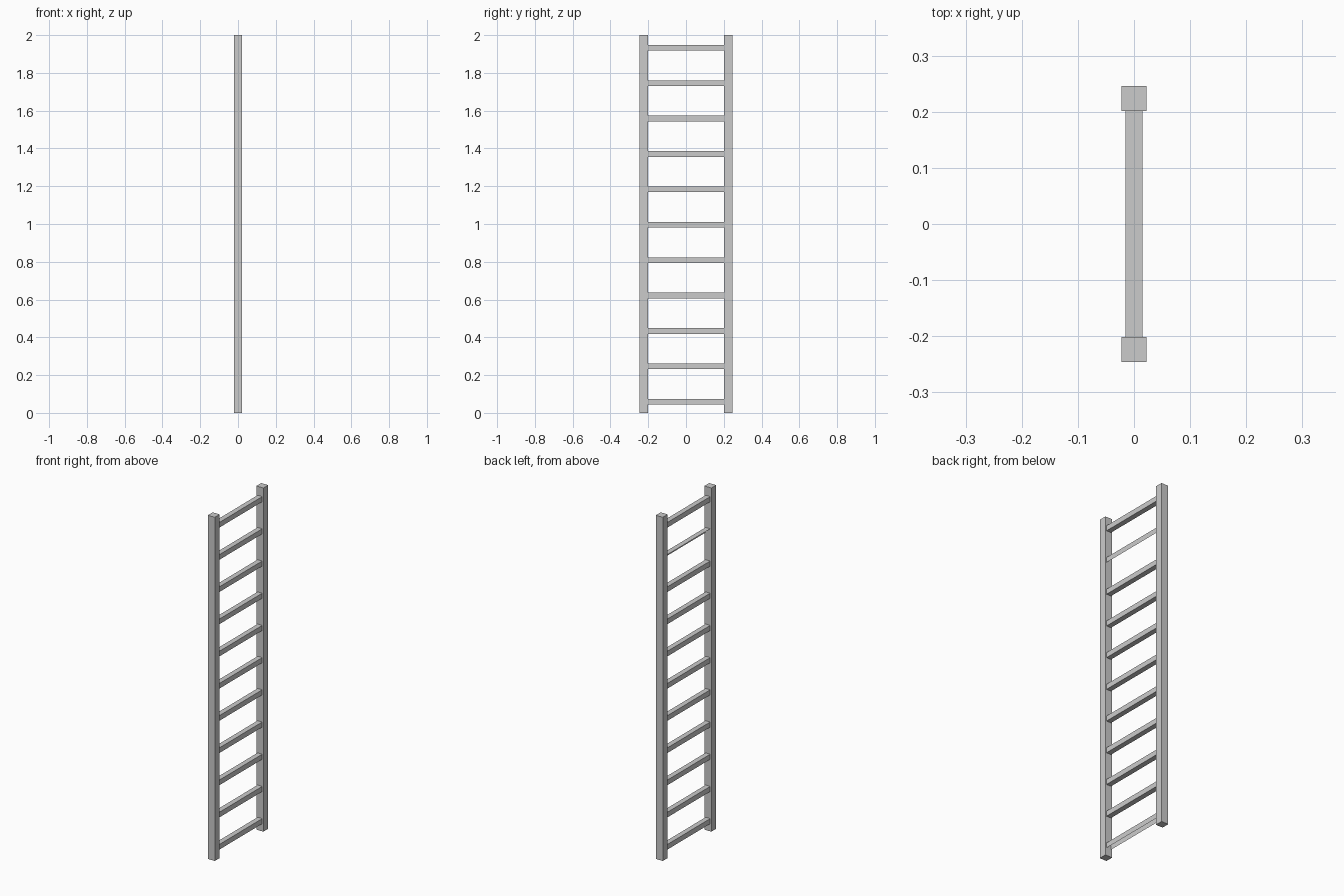
import bpy, bmesh

if "Cube" in bpy.data.objects:
    bpy.data.objects.remove(bpy.data.objects["Cube"])

RAIL = 0.0447          # square rail section
INNER, OUTER = 0.201, 0.2457
RUNG = 0.03            # square rung section
COUNT, Z_LOW, Z_HIGH = 11, 0.059, 1.933


def box(name, centre, size, open_sides=()):
    """Box mesh; open_sides lists outward directions left without a face."""
    bm = bmesh.new()
    bmesh.ops.create_cube(bm, size=1)
    bm.normal_update()
    gone = [f for f in bm.faces
            if tuple(round(c) for c in f.normal) in open_sides]
    bmesh.ops.delete(bm, geom=gone, context='FACES')
    bmesh.ops.scale(bm, vec=size, verts=bm.verts)
    mesh = bpy.data.meshes.new(name)
    bm.to_mesh(mesh)
    bm.free()
    ob = bpy.data.objects.new(name, mesh)
    ob.location = centre
    bpy.context.collection.objects.link(ob)
    return ob


# Two upright side rails
for side, label in ((-1, "front"), (1, "back")):
    box(f"{label}_rail", (0, side * (INNER + OUTER) / 2, 1),
        (RAIL, OUTER - INNER, 2))

# Rungs; the lowest has no underside, the second from the top is an open angle
DOWN, LEFT = (0, 0, -1), (-1, 0, 0)
open_sides = {0: (DOWN,), COUNT - 2: (DOWN, LEFT)}
for i in range(COUNT):
    z = Z_LOW + (Z_HIGH - Z_LOW) * i / (COUNT - 1)
    box(f"rung_{i + 1}", (0, 0, z), (RUNG, 2 * INNER, RUNG),
        open_sides.get(i, ()))
